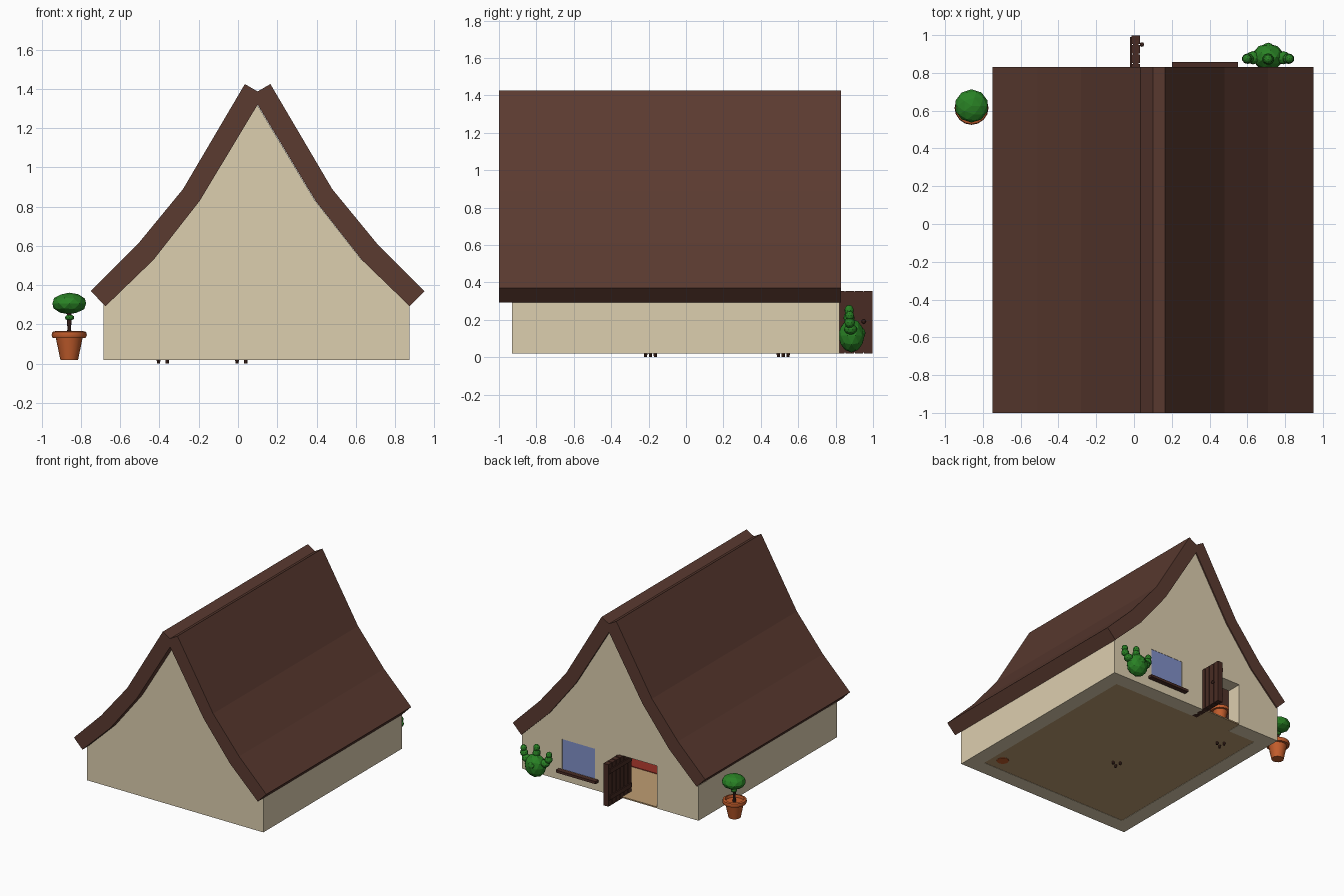
import bpy, bmesh, math
from mathutils import Matrix, Vector

if "Cube" in bpy.data.objects:
    bpy.data.objects.remove(bpy.data.objects["Cube"])

def mat(name, c):
    m = bpy.data.materials.new(name)
    m.diffuse_color = (*c, 1)
    m.use_nodes = True
    m.node_tree.nodes["Principled BSDF"].inputs["Base Color"].default_value = m.diffuse_color
    return m

PLASTER = mat("plaster", (.72, .62, .43))
ROOF = mat("roof_brown", (.105, .043, .03))
WOOD = mat("dark_wood", (.065, .024, .017))
FLOOR = mat("floor_tan", (.52, .34, .17))
RUG = mat("rug_red", (.3, .03, .02))
GLASS = mat("glass_blue", (.22, .28, .58))
LEAF = mat("leaf_green", (.022, .22, .018))
CLAY = mat("clay", (.55, .11, .025))
CX = 0.095          # x of the ridge
Y0, Y1 = -.93, .82  # outer wall faces
T = .12             # wall thickness
Z0 = .02            # ground level of the house

def finish(bm, name, m, smooth=False):
    bmesh.ops.recalc_face_normals(bm, faces=bm.faces)
    me = bpy.data.meshes.new(name)
    bm.to_mesh(me)
    bm.free()
    ob = bpy.data.objects.new(name, me)
    bpy.context.collection.objects.link(ob)
    if m:
        me.materials.append(m)
    if smooth:
        bpy.context.view_layer.objects.active = ob
        ob.select_set(True)
        bpy.ops.object.shade_smooth_by_angle(angle=math.radians(40))
        ob.select_set(False)
    return ob

def box(name, x, y, z, m):
    bm = bmesh.new()
    size = Vector((x[1] - x[0], y[1] - y[0], z[1] - z[0]))
    mid = Vector((sum(x) / 2, sum(y) / 2, sum(z) / 2))
    bmesh.ops.create_cube(bm, size=1, matrix=Matrix.Translation(mid) @ Matrix.Diagonal((*size, 1)))
    return finish(bm, name, m)

def prism(name, pts, y0, y1, m):
    bm = bmesh.new()
    f = bm.faces.new([bm.verts.new((x, y0, z)) for x, z in pts])
    ext = bmesh.ops.extrude_face_region(bm, geom=[f])
    bmesh.ops.translate(bm, vec=(0, y1 - y0, 0),
                        verts=[v for v in ext["geom"] if isinstance(v, bmesh.types.BMVert)])
    return finish(bm, name, m)

def lathe(name, prof, loc, m, n=16):
    bm = bmesh.new()
    rings = [[bm.verts.new((loc[0] + r * math.cos(2 * math.pi * i / n),
                            loc[1] + r * math.sin(2 * math.pi * i / n), loc[2] + z))
              for i in range(n)] for r, z in prof]
    for a, b in zip(rings, rings[1:]):
        for i in range(n):
            bm.faces.new((a[i], a[(i + 1) % n], b[(i + 1) % n], b[i]))
    bm.faces.new(rings[0])
    bm.faces.new(rings[-1])
    return finish(bm, name, m, True)

def blobs(name, items, m):
    bm = bmesh.new()
    for loc, rad in items:
        bmesh.ops.create_icosphere(bm, subdivisions=2, radius=1,
                                   matrix=Matrix.Translation(loc) @ Matrix.Diagonal((*rad, 1)))
    return finish(bm, name, m)

# flared roof: one slab per side, crossing at the ridge
outer = [(.065, 1.425), (.38, .89), (.61, .61), (.85, .37)]
inner = [(.775, .293), (.53, .53), (.295, .83), (-.03, 1.37)]
for s, side in ((-1, "left"), (1, "right")):
    prism(f"roof_{side}", [(.1 + s * x, z) for x, z in outer + inner], -1, .83, ROOF)

# gable walls follow the underside of the roof
half = [(.78, Z0), (.78, .30), (.53, .535), (.295, .835), (.003, 1.32)]
gable = [(CX + x, z) for x, z in half] + [(CX - x, z) for x, z in reversed(half)]
prism("front_gable", gable, Y0, Y0 + T, PLASTER)
back = prism("back_gable", gable, Y1 - T, Y1, PLASTER)
for name, x, z in (("door_cutter", (-.32, .02), (-.1, .36)),
                   ("window_cutter", (.23, .52), (.11, .35))):
    cut = box(name, x, (Y1 - .3, Y1 + .1), z, None)
    cut.hide_render = True
    cut.hide_viewport = True
    cut.display_type = 'WIRE'
    b = back.modifiers.new(name, 'BOOLEAN')
    b.operation, b.object, b.solver = 'DIFFERENCE', cut, 'EXACT'
for s, side in ((-1, "left"), (1, "right")):
    x = sorted((CX + s * .78, CX + s * (.78 - T)))
    box(f"side_wall_{side}", x, (Y0 + T, Y1 - T), (Z0, .31), PLASTER)

# floor and rug
box("floor", (CX - .66, CX + .66), (Y0 + T, Y1 - T), (.022, .032), FLOOR)
box("doorstep", (-.32, .02), (Y1 - T, Y1), (.022, .032), FLOOR)
box("rug", (-.3, .42), (-.6, .36), (.032, .037), RUG)

# window pane and sill
box("window_pane", (.23, .52), (.805, .818), (.11, .35), GLASS)
box("window_sill", (.2, .55), (.80, .858), (.09, .11), WOOD)

# open plank door with cross battens and a knob
step = .3 / 6
for i in range(6):
    y = .7 + i * step
    box(f"door_plank_{i + 1}", (-.012, .032), (y + .003, y + step - .003), (Z0, .355), WOOD)
box("door_core", (-.005, .025), (.703, .996), (Z0 + .004, .35), WOOD)
for z in (.07, .28):
    box("door_batten", (-.02, -.01), (.71, .99), (z, z + .035), WOOD)
blobs("door_knob", [((.042, .95, .19), (.012, .012, .012))], WOOD)

# potted plants
POT = [(.045, 0), (.068, .11), (.084, .112), (.09, .125), (.086, .142), (.07, .146), (.066, .125)]

def pot(name, x, y, z=Z0, s=1):
    lathe(name, [(r * s, h * s) for r, h in POT], (x, y, z), CLAY)

pot("clay_pot", -.86, .615)
lathe("topiary_trunk", [(.014, .12), (.009, .16), (.012, .2), (.009, .27)], (-.86, .618, Z0), WOOD, 8)
blobs("topiary_crown", [((-.86, .625, .307), (.09, .088, .055)),
                        ((-.858, .62, .235), (.024, .024, .016))], LEAF)
pot("indoor_pot", .67, -.70)
blobs("indoor_plant", [((.67, -.70, .22), (.08, .08, .08))], LEAF)

# wall bush with upright arms
bush = [((.71, .885, .115), (.085, .07, .09)), ((.71, .872, .21), (.03, .03, .035)),
        ((.71, .872, .25), (.025, .025, .03)), ((.71, .925, .13), (.035, .035, .035))]
for s in (-1, 1):
    bush += [((.71 + s * .08, .88, .15), (.038, .035, .03)),
             ((.71 + s * .108, .875, .185), (.031, .028, .03)),
             ((.71 + s * .112, .875, .222), (.024, .024, .026))]
blobs("wall_bush", bush, LEAF)

# indoor tables on three splayed feet
def table(name, x, y, h, r):
    lathe(name + "_top", [(r, h - .02), (r, h)], (x, y, 0), WOOD)
    lathe(name + "_stem", [(.018, .04), (.014, h - .02)], (x, y, 0), WOOD, 8)
    for i in range(3):
        a = 2 * math.pi * i / 3
        px, py = x + .03 * math.cos(a), y + .03 * math.sin(a)
        lathe(f"{name}_foot_{i + 1}", [(.008, 0), (.012, .06)], (px, py, 0), WOOD, 8)

table("round_table", .01, -.19, .2, .16)
table("plant_stand", -.39, .52, .2, .08)
pot("stand_pot", -.39, .52, .2, .8)
